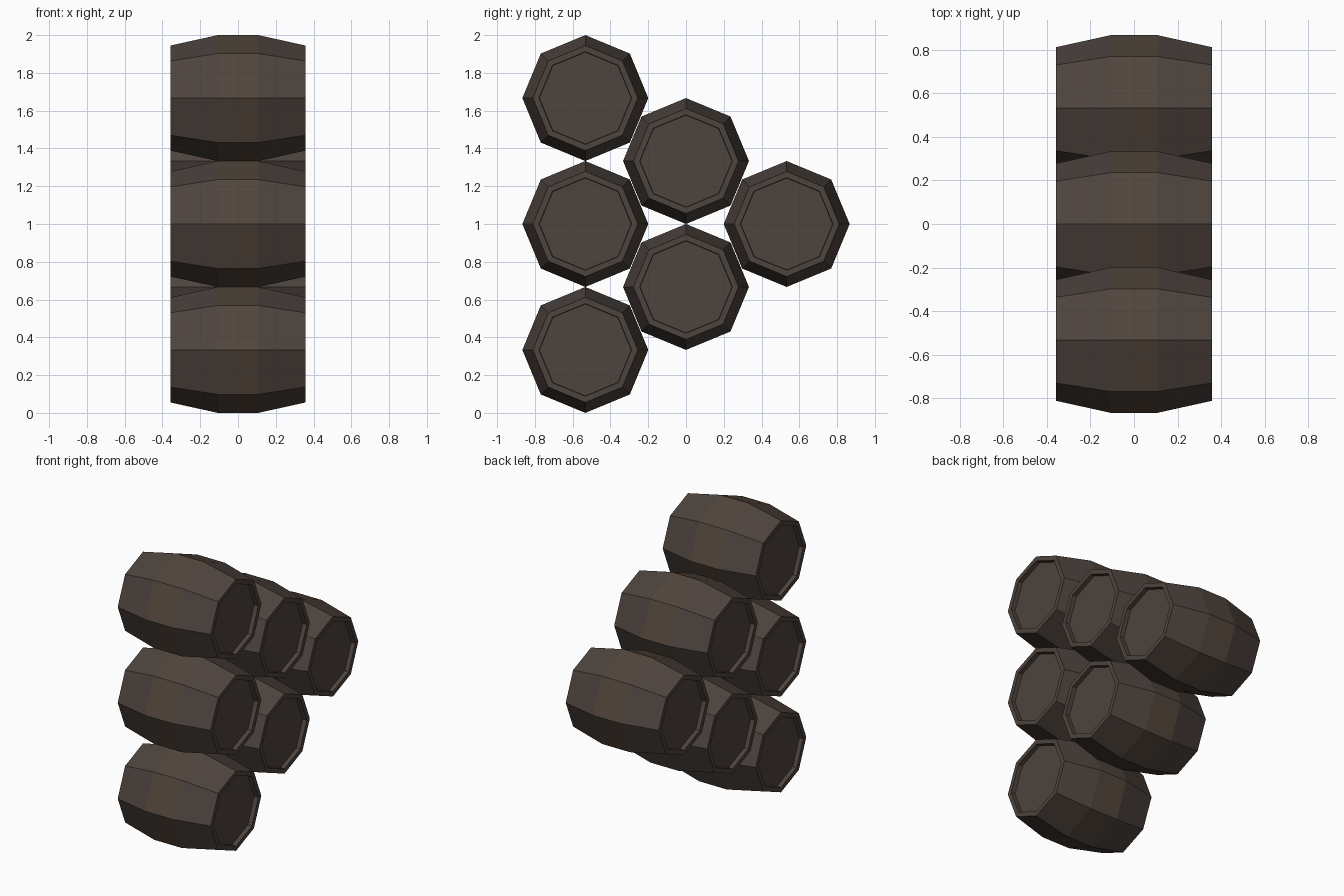
import bpy, bmesh, math

if "Cube" in bpy.data.objects:
    bpy.data.objects.remove(bpy.data.objects["Cube"])

R, PITCH_Y, PITCH_Z = 0.3333, 0.533, 0.6667


def material(name, rgb):
    m = bpy.data.materials.new(name)
    m.diffuse_color = (*rgb, 1)
    m.use_nodes = True
    m.node_tree.nodes["Principled BSDF"].inputs["Base Color"].default_value = m.diffuse_color
    return m


mid_wood = material("brown staves", (0.084, 0.060, 0.044))
end_wood = material("dark grey brown wood", (0.074, 0.056, 0.047))

# Half profile from lid to lid: (x, radius)
half = [(0.328, 0.243), (0.358, 0.245), (0.358, 0.278), (0.107, R)]
profile = [(-x, r) for x, r in half] + half[::-1]


def barrel(name, y, z):
    bm = bmesh.new()
    rings = [[bm.verts.new((x, r * math.sin(k * math.pi / 4), r * math.cos(k * math.pi / 4)))
              for k in range(8)] for x, r in profile]
    # staves and rims
    for i, (a, b) in enumerate(zip(rings, rings[1:])):
        for k in range(8):
            n = (k + 1) % 8
            f = bm.faces.new((a[k], a[n], b[n], b[k]))
            f.material_index = 0 if i == 3 else 1
    # recessed lids
    for ring in (rings[0], rings[-1]):
        bm.faces.new(ring).material_index = 1
    bmesh.ops.recalc_face_normals(bm, faces=bm.faces)
    me = bpy.data.meshes.new(name)
    bm.to_mesh(me)
    bm.free()
    me.materials.append(mid_wood)
    me.materials.append(end_wood)
    ob = bpy.data.objects.new(name, me)
    ob.location = (0, y, z)
    bpy.context.collection.objects.link(ob)


# Sideways triangular stack: columns of 3, 2 and 1 barrels
for col in range(3):
    for row in range(3 - col):
        barrel(f"barrel_{col}_{row}", (col - 1) * PITCH_Y,
               R + PITCH_Z * (row + col / 2))
